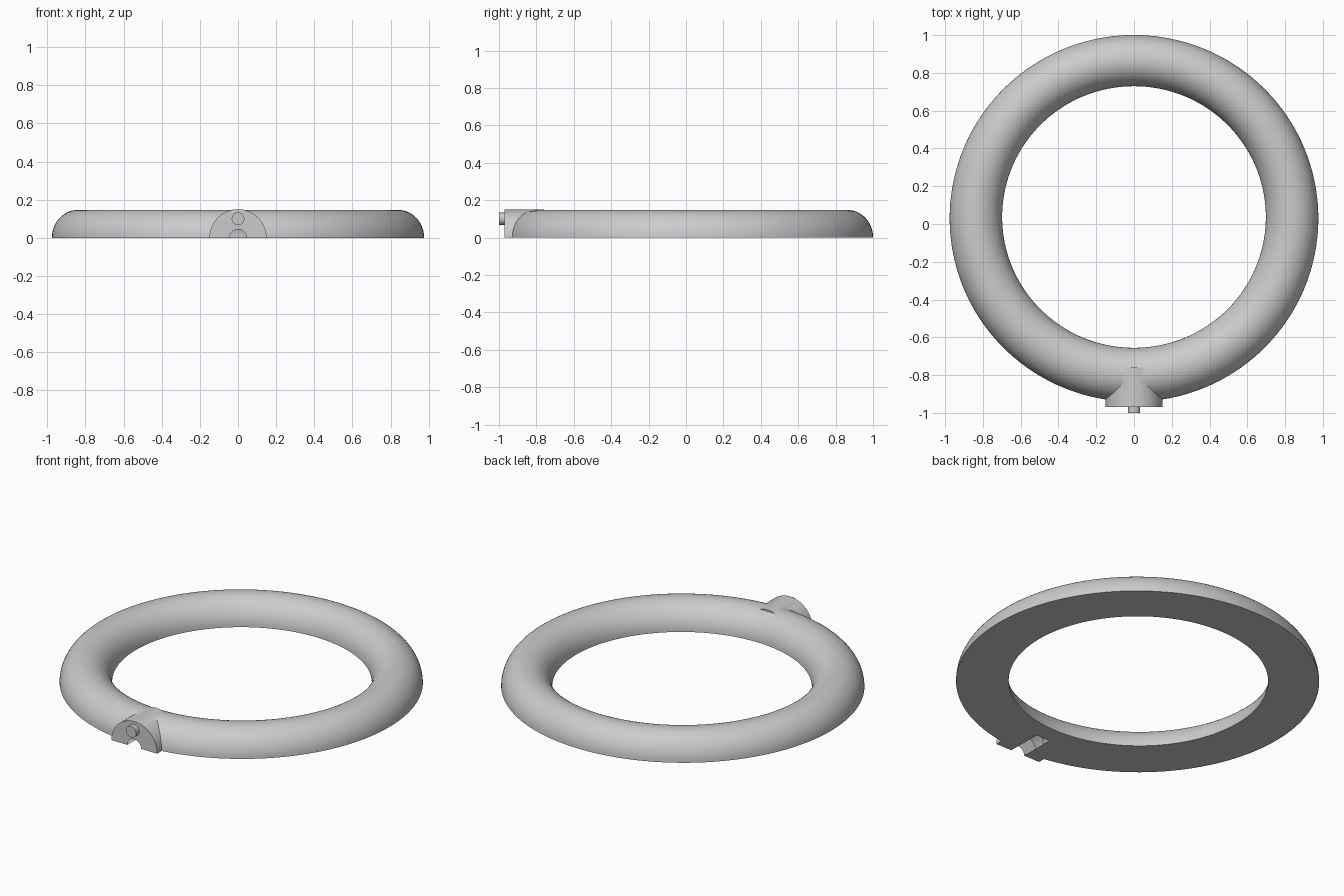
import bpy, bmesh, math
from mathutils import Matrix

cube = bpy.data.objects.get("Cube")
if cube:
    bpy.data.objects.remove(cube, do_unlink=True)

grey = bpy.data.materials.new("light grey")
grey.use_nodes = True
colour = (0.6, 0.6, 0.6, 1)
grey.diffuse_color = colour
grey.node_tree.nodes["Principled BSDF"].inputs["Base Color"].default_value = colour


def make_object(name, bm):
    bmesh.ops.recalc_face_normals(bm, faces=bm.faces)
    mesh = bpy.data.meshes.new(name)
    bm.to_mesh(mesh)
    bm.free()
    mesh.materials.append(grey)
    obj = bpy.data.objects.new(name, mesh)
    bpy.context.collection.objects.link(obj)
    return obj


def activate(obj):
    bpy.ops.object.select_all(action='DESELECT')
    obj.select_set(True)
    bpy.context.view_layer.objects.active = obj


def combine(obj, tool, operation):
    mod = obj.modifiers.new("combine", 'BOOLEAN')
    mod.operation, mod.solver, mod.object = operation, 'EXACT', tool
    activate(obj)
    bpy.ops.object.modifier_apply(modifier=mod.name)
    bpy.data.objects.remove(tool, do_unlink=True)


def rod(name, radius, y0, y1, z, sides=64):
    """Cylinder lying along y."""
    bm = bmesh.new()
    place = Matrix.Translation((0, (y0 + y1) / 2, z)) @ Matrix.Rotation(math.pi / 2, 4, 'X')
    bmesh.ops.create_cone(bm, cap_ends=True, segments=sides, radius1=radius,
                          radius2=radius, depth=y1 - y0, matrix=place)
    return make_object(name, bm)


def half_round(name, radius, y0, y1, sides=48):
    """Half cylinder along y, flat side on the ground."""
    bm = bmesh.new()
    arc = [math.pi * i / sides for i in range(sides + 1)]
    face = bm.faces.new([bm.verts.new((radius * math.cos(a), y0, radius * math.sin(a)))
                         for a in arc])
    new = bmesh.ops.extrude_face_region(bm, geom=[face])["geom"]
    bmesh.ops.translate(bm, vec=(0, y1 - y0, 0),
                        verts=[v for v in new if isinstance(v, bmesh.types.BMVert)])
    return make_object(name, bm)


# Half-round ring with a flat underside
STEPS, ARC = 160, 28
bm = bmesh.new()
loops = []
for i in range(STEPS):
    t = 2 * math.pi * i / STEPS
    c, s = math.cos(t), math.sin(t)
    half_width = 0.139 - 0.0035 * s
    loop = []
    for j in range(ARC + 1):
        a = math.pi * j / ARC
        d = half_width * math.cos(a)
        loop.append(bm.verts.new(((0.837 + d) * c, 0.0335 + (0.8315 + d) * s,
                                  0.147 * math.sin(a))))
    loops.append(loop)
for i, loop in enumerate(loops):
    following = loops[(i + 1) % STEPS]
    for j in range(ARC + 1):
        k = (j + 1) % (ARC + 1)
        bm.faces.new((loop[j], following[j], following[k], loop[k]))
ring = make_object("ring", bm)

# Connector boss merged into the ring, then a channel cut beneath it
combine(ring, half_round("connector_boss", 0.15, -0.97, -0.76), 'UNION')
combine(ring, rod("channel_cutter", 0.045, -1.05, -0.76, 0), 'DIFFERENCE')

# Locating peg on the boss face
peg = rod("locating_peg", 0.033, -1.0, -0.96, 0.1, 40)

for obj in (ring, peg):
    activate(obj)
    bpy.ops.object.shade_smooth_by_angle(angle=math.radians(30))
